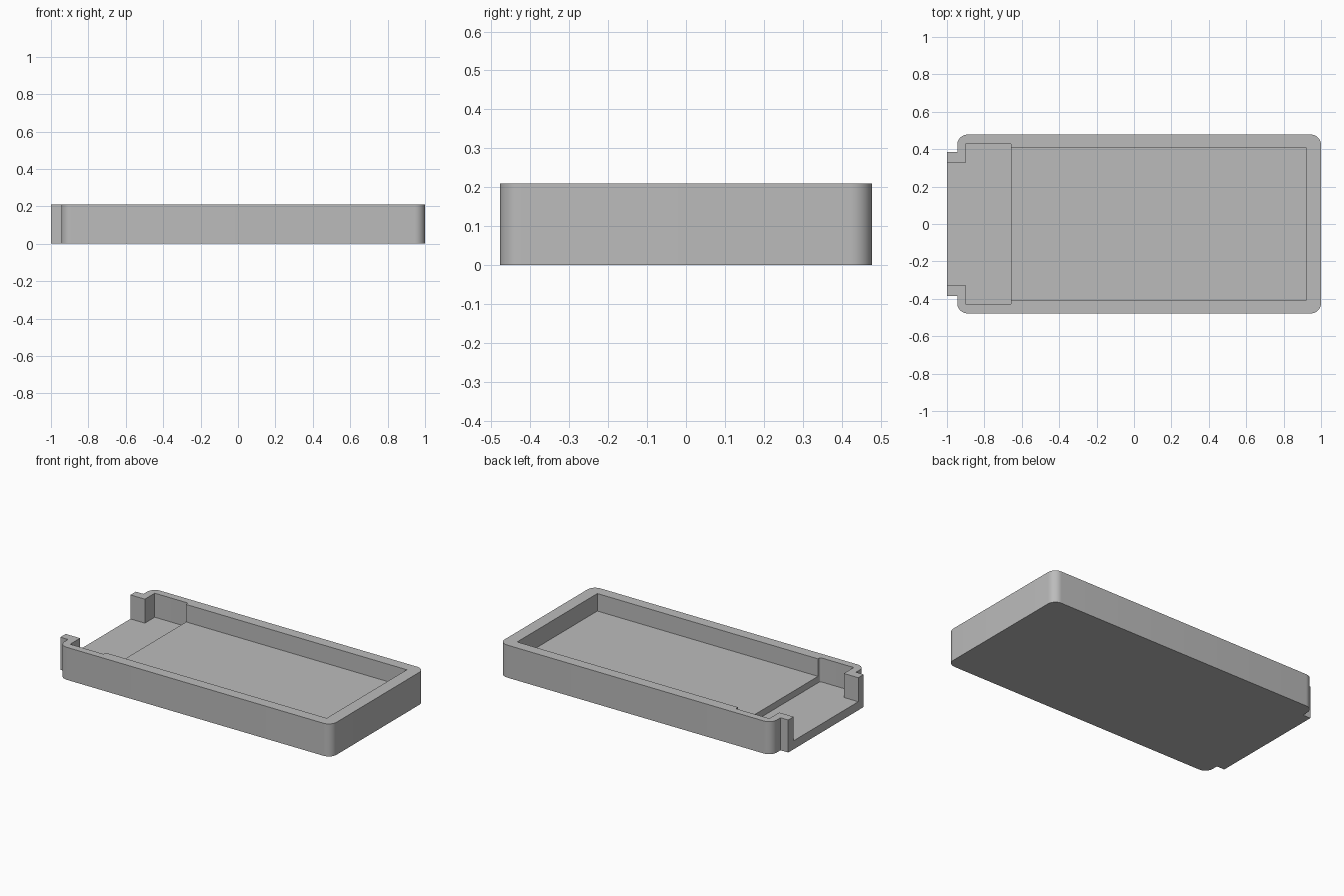
import bpy
import bmesh
from math import sin, cos, pi
from mathutils import Vector

cube = bpy.data.objects.get("Cube")
if cube:
    bpy.data.objects.remove(cube, do_unlink=True)

HEIGHT = 0.21
MAIN_FLOOR = 0.097
ENTRY_FLOOR = 0.055
ARC_STEPS = 10

grey = bpy.data.materials.new("plain grey")
grey.use_nodes = True
colour = (0.5, 0.5, 0.5, 1)
grey.diffuse_color = colour
grey.node_tree.nodes["Principled BSDF"].inputs["Base Color"].default_value = colour


def rounded_outline(half):
    """Mirror (x, y, radius) corners across y, then round each corner."""
    corners = half + [(x, -y, r) for x, y, r in reversed(half)]
    outline = []
    for i, (x, y, r) in enumerate(corners):
        p = Vector((x, y))
        if r == 0:
            outline.append(p)
            continue
        u = (Vector(corners[i - 1][:2]) - p).normalized()
        v = (Vector(corners[(i + 1) % len(corners)][:2]) - p).normalized()
        centre = p + (u + v) * r
        for k in range(ARC_STEPS + 1):
            t = k / ARC_STEPS * pi / 2
            outline.append(centre - v * r * cos(t) - u * r * sin(t))
    return outline


def prism(name, half, bottom, top):
    """Extrude a mirrored outline from bottom to top."""
    bm = bmesh.new()
    base = bm.faces.new([bm.verts.new((p.x, p.y, bottom)) for p in rounded_outline(half)])
    raised = bmesh.ops.extrude_face_region(bm, geom=[base])["geom"]
    verts = [g for g in raised if isinstance(g, bmesh.types.BMVert)]
    bmesh.ops.translate(bm, verts=verts, vec=(0, 0, top - bottom))
    bmesh.ops.recalc_face_normals(bm, faces=bm.faces[:])
    mesh = bpy.data.meshes.new(name)
    bm.to_mesh(mesh)
    bm.free()
    mesh.materials.append(grey)
    obj = bpy.data.objects.new(name, mesh)
    bpy.context.collection.objects.link(obj)
    return obj


# Solid tray block with the narrower lip at the open end
tray = prism("tray", [(-1, 0.385, 0), (-0.945, 0.385, 0),
                      (-0.945, 0.478, 0.055), (1, 0.478, 0.055)], 0, HEIGHT)

# Main recess, and the deeper entry pocket that runs out between the posts
recess = prism("recess_cutter", [(-0.8, 0.409, 0), (0.92, 0.409, 0)], MAIN_FLOOR, 0.4)
entry = prism("entry_cutter", [(-1.1, 0.33, 0), (-0.897, 0.33, 0),
                               (-0.897, 0.431, 0), (-0.657, 0.431, 0.01)], ENTRY_FLOOR, 0.5)

bpy.ops.object.select_all(action="DESELECT")
tray.select_set(True)
bpy.context.view_layer.objects.active = tray
for cutter in (recess, entry):
    cutter.hide_render = True
    cut = tray.modifiers.new(cutter.name, "BOOLEAN")
    cut.operation = "DIFFERENCE"
    cut.solver = "EXACT"
    cut.object = cutter
    bpy.ops.object.modifier_apply(modifier=cut.name)
    bpy.data.objects.remove(cutter, do_unlink=True)

# Smooth rounded corners, crisp edges
bpy.ops.object.shade_smooth_by_angle(angle=pi / 6)
